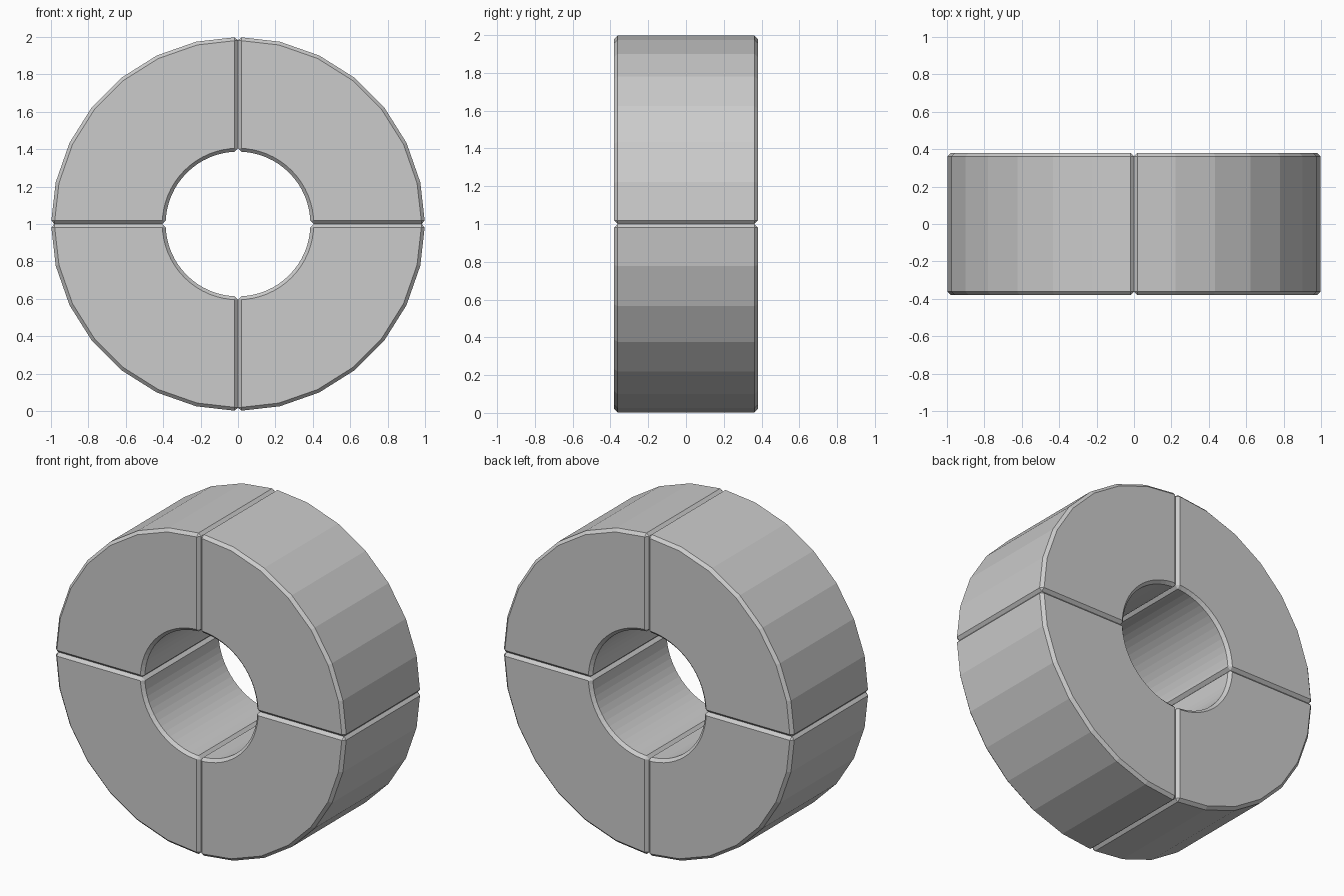
import bpy, bmesh
from math import cos, sin, pi

if "Cube" in bpy.data.objects:
    bpy.data.objects.remove(bpy.data.objects["Cube"])

R_OUT, R_IN, HALF_DEPTH, CHAMFER = 1.0, 0.387, 0.38, 0.018
OUT_STEPS, IN_STEPS = 7, 16


def arc(radius, start, steps):
    return [(radius * cos(start + pi / 2 * i / steps),
             1 + radius * sin(start + pi / 2 * i / steps)) for i in range(steps + 1)]


def ring_quarter(name, start):
    # quarter-ring profile extruded along y
    profile = arc(R_OUT, start, OUT_STEPS) + arc(R_IN, start, IN_STEPS)[::-1]
    bm = bmesh.new()
    face = bm.faces.new([bm.verts.new((x, -HALF_DEPTH, z)) for x, z in profile])
    ext = bmesh.ops.extrude_face_region(bm, geom=[face], use_keep_orig=True)
    verts = [g for g in ext["geom"] if isinstance(g, bmesh.types.BMVert)]
    bmesh.ops.translate(bm, verts=verts, vec=(0, 2 * HALF_DEPTH, 0))
    bmesh.ops.recalc_face_normals(bm, faces=bm.faces)
    # chamfer every sharp edge, leaving the facet lines alone
    sharp = [e for e in bm.edges if e.calc_face_angle(0) > 0.6]
    bmesh.ops.bevel(bm, geom=sharp, offset=CHAMFER, offset_type='OFFSET',
                    segments=1, affect='EDGES', clamp_overlap=True)
    bmesh.ops.recalc_face_normals(bm, faces=bm.faces)
    mesh = bpy.data.meshes.new(name)
    bm.to_mesh(mesh)
    bm.free()
    bpy.context.collection.objects.link(bpy.data.objects.new(name, mesh))


# four identical wedges make the ring
for i, corner in enumerate(("upper_right", "upper_left", "lower_left", "lower_right")):
    ring_quarter("ring_segment_" + corner, i * pi / 2)
